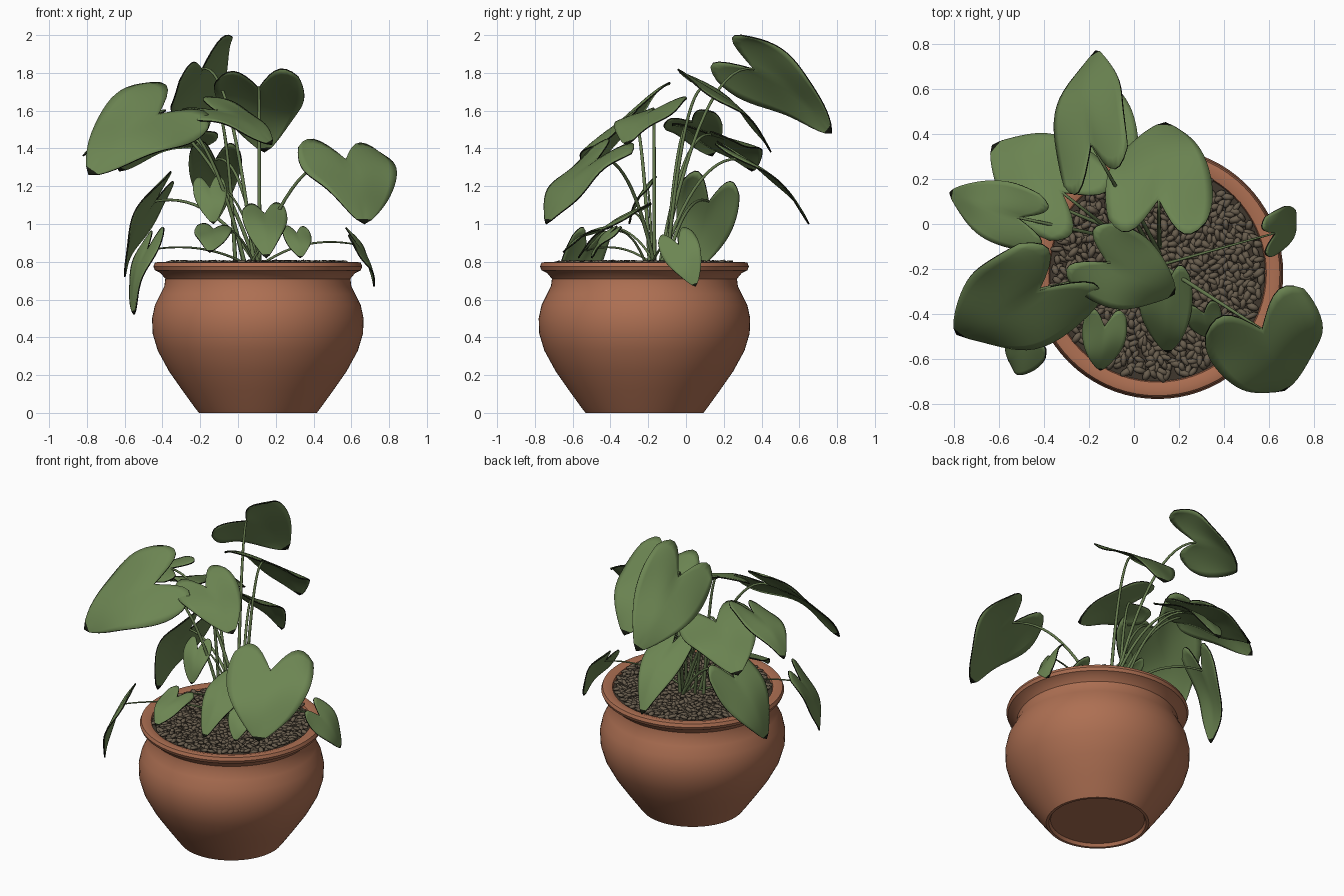
import bpy, bmesh, math, random
from mathutils import Vector, Matrix

random.seed(4)
cube = bpy.data.objects.get("Cube")
if cube:
    bpy.data.objects.remove(cube, do_unlink=True)

POT = Vector((0.105, -0.22, 0))


def material(name, color):
    m = bpy.data.materials.new(name)
    m.use_nodes = True
    m.diffuse_color = (*color, 1)
    node = m.node_tree.nodes["Principled BSDF"]
    node.inputs["Base Color"].default_value = (*color, 1)
    node.inputs["Roughness"].default_value = 0.8
    return m


TERRACOTTA = material("terracotta", (0.42, 0.16, 0.085))
LEAF = material("leaf green", (0.15, 0.235, 0.085))
EDGE = material("dark leaf edge", (0.008, 0.01, 0.005))
STEM = material("stem green", (0.13, 0.195, 0.075))
PEBBLE = material("pebble brown", (0.14, 0.11, 0.075))
SOIL = material("dark soil", (0.05, 0.038, 0.026))


def finish(name, bm, *mats):
    mesh = bpy.data.meshes.new(name)
    bm.to_mesh(mesh)
    bm.free()
    for m in mats:
        mesh.materials.append(m)
    for p in mesh.polygons:
        p.use_smooth = True
    obj = bpy.data.objects.new(name, mesh)
    bpy.context.collection.objects.link(obj)
    return obj


def lathe(name, profile, mat, steps=72):
    bm = bmesh.new()
    verts = [bm.verts.new(POT + Vector((r, 0, z))) for r, z in profile]
    edges = [bm.edges.new(pair) for pair in zip(verts, verts[1:])]
    bmesh.ops.spin(bm, geom=verts + edges, cent=POT, axis=(0, 0, 1),
                   angle=math.tau, steps=steps, use_duplicate=False)
    bmesh.ops.remove_doubles(bm, verts=bm.verts, dist=0.0005)
    bmesh.ops.recalc_face_normals(bm, faces=bm.faces)
    obj = finish(name, bm, mat)
    bpy.ops.object.select_all(action="DESELECT")
    obj.select_set(True)
    bpy.context.view_layer.objects.active = obj
    bpy.ops.object.shade_smooth_by_angle(angle=math.radians(40))


# Pot with a shallow hollow foot, round belly, narrow neck and rolled rim
lathe("pot", [(0, 0.02), (0.285, 0.02), (0.295, 0), (0.312, 0), (0.335, 0.03), (0.40, 0.12),
              (0.47, 0.22), (0.53, 0.33), (0.557, 0.42), (0.56, 0.50), (0.545, 0.57),
              (0.515, 0.63), (0.495, 0.67), (0.49, 0.71), (0.515, 0.74), (0.545, 0.755),
              (0.553, 0.775), (0.545, 0.795), (0.52, 0.80), (0.485, 0.79), (0.475, 0.76),
              (0.47, 0.70), (0, 0.70)], TERRACOTTA)
lathe("soil", [(0, 0.775), (0.48, 0.775)], SOIL)

# Pebbles scattered evenly over the soil
bm = bmesh.new()
COUNT = 800
for i in range(COUNT):
    r = 0.465 * math.sqrt((i + 0.5) / COUNT)
    a = i * 2.39996 + random.uniform(-0.03, 0.03)
    place = Matrix.Translation(POT + Vector((r * math.cos(a), r * math.sin(a),
                                             0.783 + random.uniform(0, 0.014))))
    turn = (Matrix.Rotation(random.uniform(0, math.pi), 4, "Z")
            @ Matrix.Rotation(random.uniform(-0.4, 0.4), 4, "Y"))
    size = Matrix.Diagonal((random.uniform(0.025, 0.038), random.uniform(0.014, 0.019), 0.012, 1))
    bmesh.ops.create_icosphere(bm, subdivisions=1, radius=1, matrix=place @ turn @ size)
finish("pebbles", bm, PEBBLE)


def make_leaf(name, base, tip, width, normal, rows=18, cols=14):
    """Heart-shaped blade with a notched base, arched midrib, wavy rim and dark tip."""
    base, tip = Vector(base), Vector(tip)
    length = (tip - base).length
    axis = (tip - base).normalized()
    side = axis.cross(Vector(normal)).normalized()
    up = side.cross(axis)
    phase = random.uniform(0, 6)
    bm = bmesh.new()
    grid = []
    for i in range(rows + 1):
        s = i / rows
        half = width / 1.7 * (1 - s) ** 0.62 * (0.8 + 1.3 * s * (1 - s)) + 0.001
        row = []
        for j in range(cols + 1):
            v = 2 * j / cols - 1
            lobe = 0.36 * length * math.sin(math.pi * 0.8 * abs(v)) * (1 - s) ** 2
            lift = (0.10 * length * math.sin(math.pi * s) + 0.12 * half * abs(v)
                    - 0.16 * half * v * v - 0.25 * lobe
                    + 0.10 * half * v * math.sin(7 * s + phase))
            row.append(bm.verts.new(base + axis * (s * length - lobe)
                                    + side * (v * half) + up * lift))
        grid.append(row)
    for i, (lower, upper) in enumerate(zip(grid, grid[1:])):
        for j in range(cols):
            face = bm.faces.new((lower[j], lower[j + 1], upper[j + 1], upper[j]))
            face.material_index = int(i == rows - 1)
    obj = finish(name, bm, LEAF, EDGE)
    shell = obj.modifiers.new("thickness", "SOLIDIFY")
    shell.thickness = 0.008
    shell.offset = 0
    shell.material_offset_rim = 1


def make_stem(name, end, radius):
    """Arching stalk from the crown of the plant to the leaf notch."""
    end = Vector(end)
    start = Vector((0.05, -0.15, 0.77)) + Vector((random.uniform(-0.07, 0.07),
                                                  random.uniform(-0.06, 0.06), 0))
    bend = start.lerp(end, 0.45)
    bend.z = end.z + 0.06
    curve = bpy.data.curves.new(name, "CURVE")
    curve.dimensions = "3D"
    curve.bevel_depth = radius
    curve.bevel_resolution = 2
    curve.use_fill_caps = True
    line = curve.splines.new("POLY")
    line.points.add(14)
    for i, p in enumerate(line.points):
        t = i / 14
        p.co = (*(start * (1 - t) ** 2 + bend * 2 * t * (1 - t) + end * t * t), 1)
        p.radius = 1.2 - 0.5 * t
    curve.materials.append(STEM)
    bpy.context.collection.objects.link(bpy.data.objects.new(name, curve))


# Foliage: notch position, tip position, width, facing direction
leaves = {
    "top_back": ((-0.19, 0.36, 1.82), (-0.17, 0.77, 1.48), 0.43, (-0.8, 0.45, 0.7)),
    "upper_back": ((0.11, 0.11, 1.72), (0.14, 0.45, 1.38), 0.46, (0, 0.5, 0.85)),
    "upper_middle": ((-0.12, -0.17, 1.60), (0.18, -0.31, 1.42), 0.36, (0.3, -0.4, 0.85)),
    "back_right": ((-0.32, 0.14, 1.47), (-0.63, 0.35, 1.28), 0.44, (-0.3, 0.4, 0.9)),
    "outer_right": ((-0.52, 0.03, 1.54), (-0.82, 0.14, 1.36), 0.28, (-0.4, -0.1, 0.9)),
    "large_front_right": ((-0.42, -0.29, 1.58), (-0.79, -0.49, 1.26), 0.53, (-0.14, -0.66, 0.68)),
    "lower_back": ((-0.12, 0.31, 1.34), (-0.13, 0.65, 1.0), 0.27, (0, 0.6, 0.7)),
    "large_front_left": ((0.57, -0.47, 1.34), (0.67, -0.74, 1.0), 0.51, (0.35, -0.7, 0.6)),
    "low_front": ((0.14, -0.30, 1.05), (0.15, -0.57, 0.82), 0.23, (0, -0.6, 0.7)),
    "small_front_right": ((-0.13, -0.46, 0.97), (-0.15, -0.65, 0.85), 0.19, (0, -0.6, 0.8)),
    "small_front_left": ((0.31, -0.40, 0.95), (0.33, -0.50, 0.82), 0.15, (0.2, -0.7, 0.7)),
    "small_middle": ((-0.15, -0.21, 1.19), (-0.13, -0.30, 1.0), 0.17, (0, -0.85, 0.5)),
    "low_right": ((-0.44, 0.12, 1.12), (-0.60, 0.01, 0.72), 0.32, (-0.8, 0.25, 0.4)),
    "rim_left": ((0.63, -0.04, 0.89), (0.72, 0.05, 0.67), 0.2, (0.85, -0.1, 0.5)),
    "rim_right": ((-0.48, -0.53, 0.86), (-0.55, -0.62, 0.52), 0.23, (-0.8, -0.3, 0.4)),
}
for name, (base, tip, width, normal) in leaves.items():
    make_leaf(name + "_leaf", base, tip, width, normal)
    make_stem(name + "_stem", base, 0.009 if width > 0.24 else 0.006)
